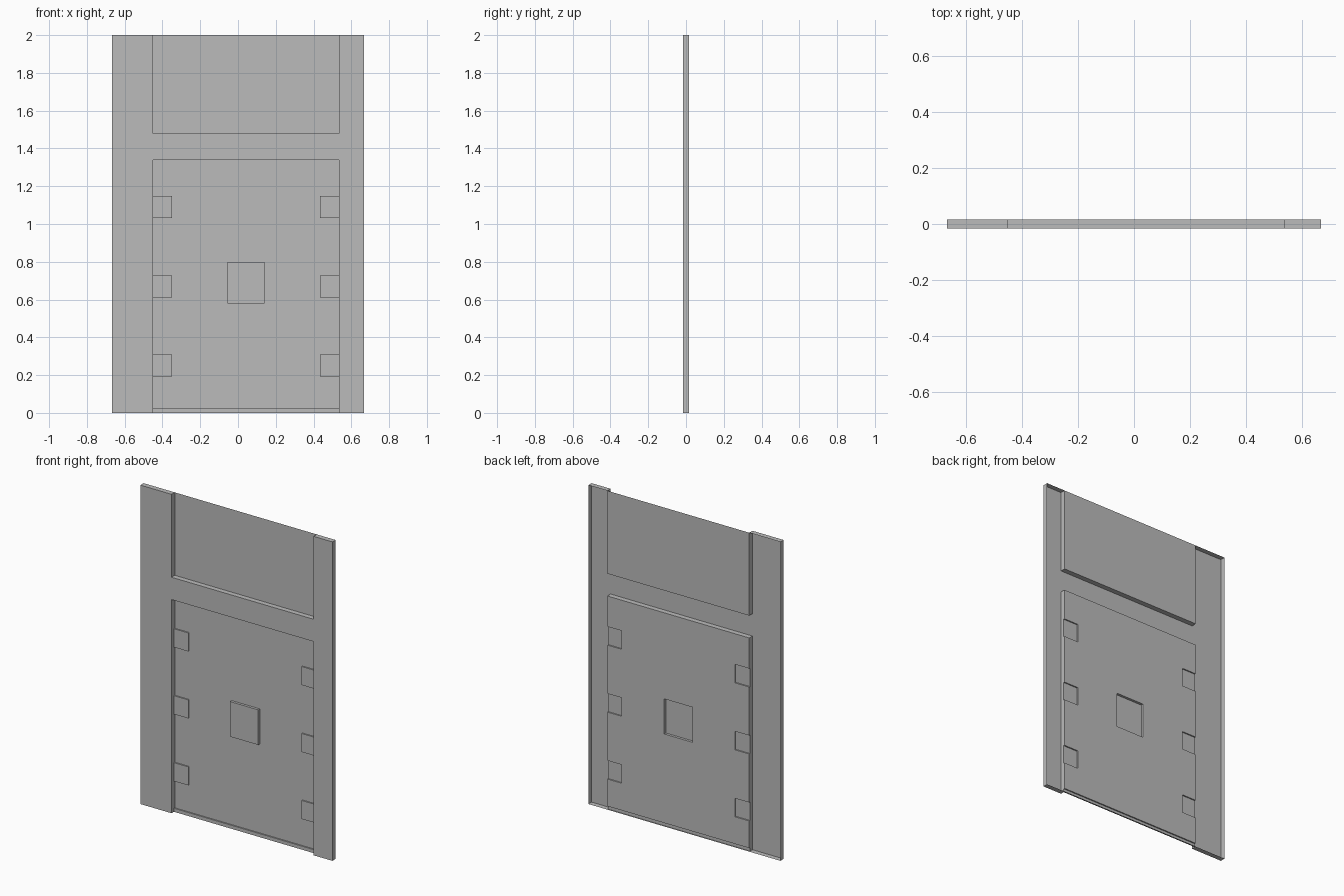
import bpy, bmesh

cube = bpy.data.objects.get("Cube")
if cube:
    bpy.data.objects.remove(cube, do_unlink=True)

# One plain grey for the whole sheet
grey = bpy.data.materials.new("plain grey")
grey.use_nodes = True
grey.diffuse_color = (0.5, 0.5, 0.5, 1)
grey.node_tree.nodes["Principled BSDF"].inputs["Base Color"].default_value = (0.5, 0.5, 0.5, 1)

FRONT, BACK = -0.016, 0.016
LEFT, RIGHT = -0.45, 0.535          # sides of the recesses
SMALL = BACK - 0.008                # front of the shallow raised plates

# Pressed regions: name, x range, z range, depth; later ones override earlier ones
regions = [
    ("wall_frame", -0.666, 0.666, 0, 2, FRONT),
    ("upper_panel", LEFT, RIGHT, 1.48, 2, BACK),
    ("door_panel", LEFT, RIGHT, 0, 1.34, BACK),
    ("bottom_strip", LEFT, RIGHT, 0, 0.022, SMALL),
    ("lock_plate", -0.055, 0.14, 0.58, 0.80, BACK - 0.016),
]
for level, z in (("lower", 0.25), ("middle", 0.67), ("upper", 1.09)):
    for side, x in (("right", LEFT), ("left", RIGHT - 0.1)):
        regions.append((f"{level}_{side}_hinge", x, x + 0.1, z - 0.058, z + 0.058, SMALL))

xs = sorted({round(v, 4) for r in regions for v in r[1:3]})
zs = sorted({round(v, 4) for r in regions for v in r[3:5]})


def region_at(i, k):
    """Name and depth of the grid cell, or the open back outside the sheet."""
    if not (0 <= i < len(xs) - 1 and 0 <= k < len(zs) - 1):
        return None, BACK
    x, z = (xs[i] + xs[i + 1]) / 2, (zs[k] + zs[k + 1]) / 2
    hit = [r for r in regions if r[1] < x < r[2] and r[3] < z < r[4]][-1]
    return hit[0], hit[5]


meshes = {r[0]: bmesh.new() for r in regions}


def add_face(name, points):
    bm = meshes[name]
    bm.faces.new([bm.verts.new(p) for p in points])


# Front face of each cell, with a wall wherever a neighbour lies deeper
for i in range(len(xs) - 1):
    for k in range(len(zs) - 1):
        name, y = region_at(i, k)
        x0, x1, z0, z1 = xs[i], xs[i + 1], zs[k], zs[k + 1]
        corners = [(x0, z0), (x1, z0), (x1, z1), (x0, z1)]
        add_face(name, [(x, y, z) for x, z in corners])
        for n, (di, dk) in enumerate(((0, -1), (1, 0), (0, 1), (-1, 0))):
            deep = region_at(i + di, k + dk)[1]
            if deep > y:
                (ax, az), (bx, bz) = corners[n], corners[(n + 1) % 4]
                add_face(name, [(bx, y, bz), (ax, y, az), (ax, deep, az), (bx, deep, bz)])

# Join each part's cells into one open sheet
for name, bm in meshes.items():
    bmesh.ops.remove_doubles(bm, verts=bm.verts, dist=0.0001)
    mesh = bpy.data.meshes.new(name)
    bm.to_mesh(mesh)
    bm.free()
    mesh.materials.append(grey)
    bpy.context.collection.objects.link(bpy.data.objects.new(name, mesh))
